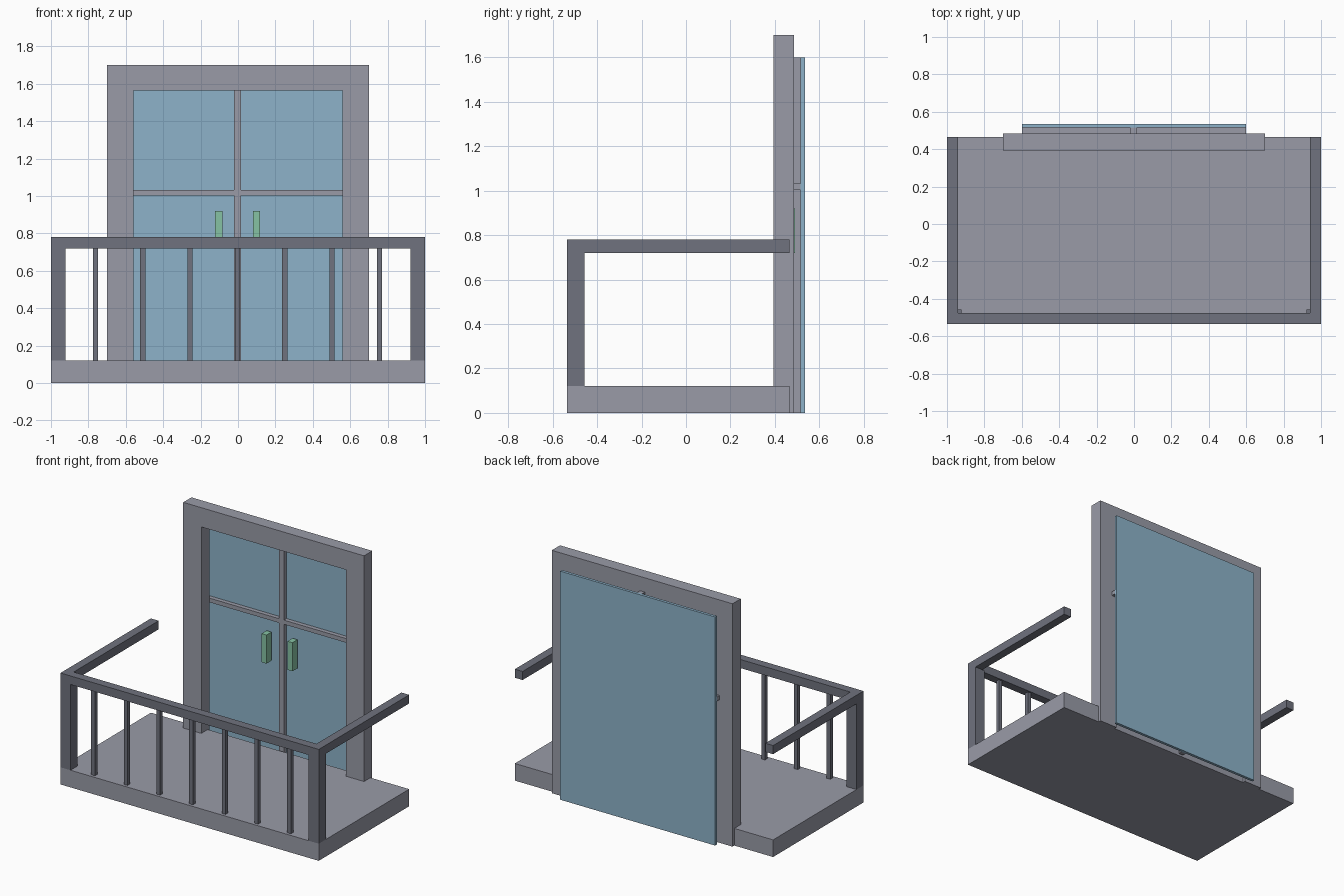
import bpy
import bmesh
from mathutils import Vector

if "Cube" in bpy.data.objects:
    bpy.data.objects.remove(bpy.data.objects["Cube"], do_unlink=True)


def material(name, color):
    mat = bpy.data.materials.new(name)
    mat.use_nodes = True
    rgba = (*color, 1)
    mat.diffuse_color = rgba
    mat.node_tree.nodes["Principled BSDF"].inputs["Base Color"].default_value = rgba
    return mat


stone = material("grey stone", (0.32, 0.33, 0.39))
metal = material("dark grey metal", (0.16, 0.17, 0.21))
glass = material("blue glass", (0.27, 0.45, 0.59))
green = material("green handle", (0.24, 0.54, 0.37))


def finish(name, bm, mat):
    bmesh.ops.recalc_face_normals(bm, faces=bm.faces)
    mesh = bpy.data.meshes.new(name)
    bm.to_mesh(mesh)
    bm.free()
    mesh.materials.append(mat)
    obj = bpy.data.objects.new(name, mesh)
    bpy.context.scene.collection.objects.link(obj)
    return obj


def box(name, x, y, z, mat):
    """Box from (min, max) pairs along each axis."""
    bm = bmesh.new()
    bmesh.ops.create_cube(bm, size=1)
    for v in bm.verts:
        v.co = [r[0] if c < 0 else r[1] for c, r in zip(v.co, (x, y, z))]
    return finish(name, bm, mat)


def mirrored(side, inner, outer):
    return tuple(sorted((side * inner, side * outer)))


FRONT, BACK = -0.535, 0.465
FLOOR, RAIL_LOW, RAIL_TOP = 0.12, 0.72, 0.78

# Balcony floor
box("floor_slab", (-1, 1), (FRONT, BACK), (0, FLOOR), stone)

# Railing
box("front_rail", (-1, 1), (FRONT, FRONT + 0.06), (RAIL_LOW, RAIL_TOP), metal)
for side, label in ((1, "left"), (-1, "right")):
    box(label + "_rail", mirrored(side, 0.94, 1), (FRONT + 0.06, BACK),
        (RAIL_LOW, RAIL_TOP), metal)
    box(label + "_post", mirrored(side, 0.922, 1), (FRONT, FRONT + 0.078),
        (FLOOR, RAIL_LOW), metal)
for i in range(-3, 4):
    x = i * 0.253 - 0.003
    box(f"baluster_{i + 4}", (x - 0.014, x + 0.014), (-0.515, -0.488),
        (FLOOR, RAIL_LOW), metal)

# Door frame, an arch-shaped outline open at the bottom
outline = [(-0.7, 0), (-0.7, 1.7), (0.7, 1.7), (0.7, 0),
           (0.56, 0), (0.56, 1.565), (-0.56, 1.565), (-0.56, 0)]
bm = bmesh.new()
face = bm.faces.new([bm.verts.new((x, 0.394, z)) for x, z in outline])
extruded = bmesh.ops.extrude_face_region(bm, geom=[face])
bmesh.ops.translate(bm, vec=Vector((0, 0.091, 0)),
                    verts=[g for g in extruded["geom"] if isinstance(g, bmesh.types.BMVert)])
finish("door_frame", bm, stone)

# Door glass and its dividing bars
box("door_glass", (-0.6, 0.6), (0.515, 0.535), (0, 1.6), glass)
box("vertical_bar", (-0.021, 0.016), (0.485, 0.515), (0, 1.6), stone)
box("horizontal_bar", (-0.6, 0.6), (0.485, 0.515), (1.003, 1.032), stone)

# Door handles
for x, label in ((0.098, "left"), (-0.103, "right")):
    box(label + "_handle", (x - 0.019, x + 0.019), (0.435, 0.491), (0.72, 0.92), green)
